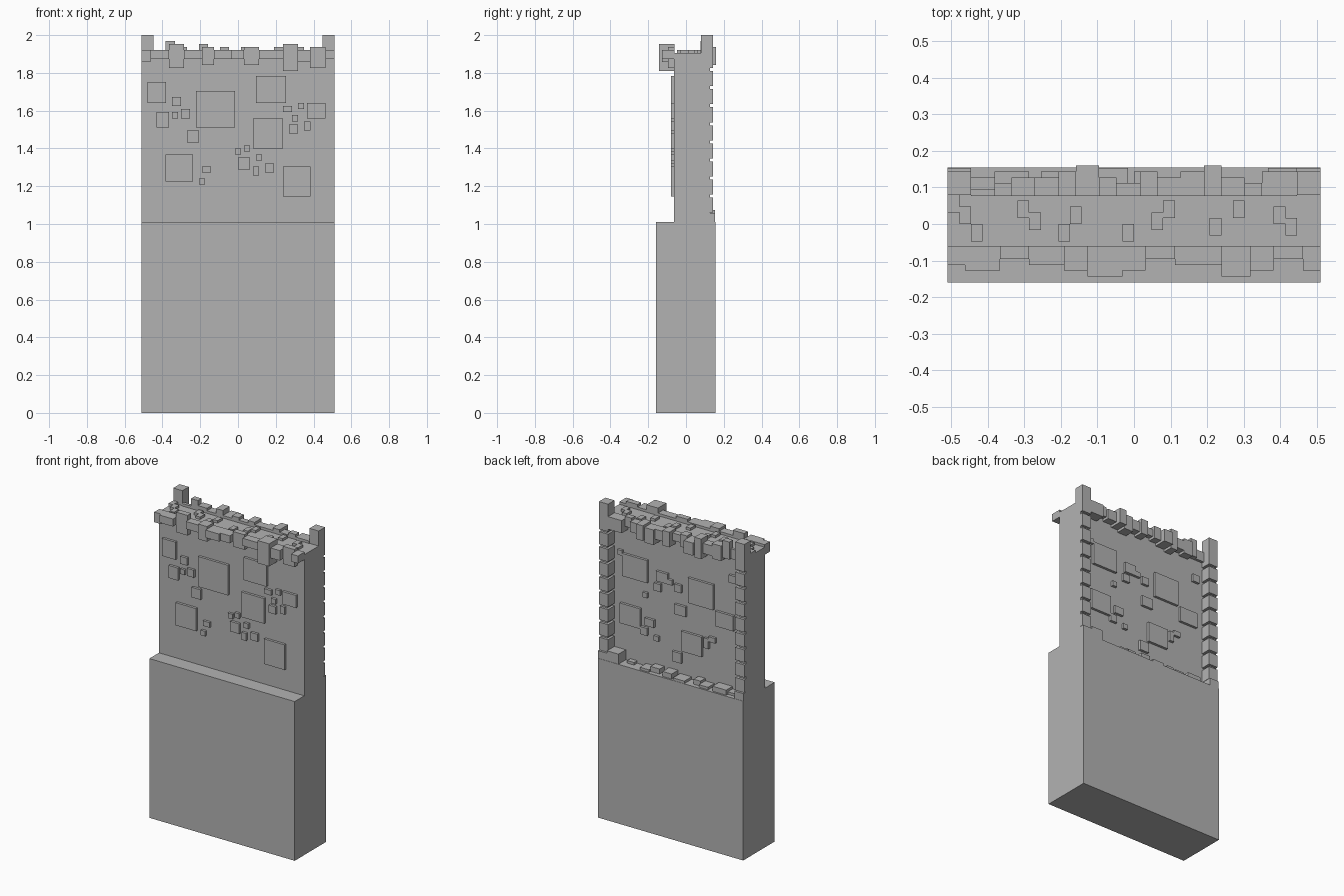
import bpy
import bmesh

default_cube = bpy.data.objects.get("Cube")
if default_cube:
    bpy.data.objects.remove(default_cube, do_unlink=True)

stone = bpy.data.materials.new("stone_grey")
stone.use_nodes = True
stone_colour = (0.45, 0.45, 0.45, 1)
stone.diffuse_color = stone_colour
stone.node_tree.nodes["Principled BSDF"].inputs["Base Color"].default_value = stone_colour

# Main dimensions; small stones are laid out on a grid of 64 cells across
HALF = 0.51
CELL = 2 * HALF / 64
BASE_TOP, WALL_TOP, TOTAL = 1.01, 1.905, 2.0
BASE_FRONT, BASE_BACK = -0.16, 0.155
WALL_FRONT, WALL_BACK = -0.064, 0.08
PATCH_FLOOR = BASE_TOP + CELL / 2
EMBED = 0.004


def column_x(cell):
    return cell * CELL - HALF


def build_part(name, boxes):
    """Make one flat-shaded object from (low corner, high corner) boxes."""
    mesh = bpy.data.meshes.new(name)
    bm = bmesh.new()
    for low, high in boxes:
        made = bmesh.ops.create_cube(bm, size=1)
        for vert in made["verts"]:
            for axis in range(3):
                vert.co[axis] = high[axis] if vert.co[axis] > 0 else low[axis]
    bm.to_mesh(mesh)
    bm.free()
    mesh.materials.append(stone)
    part = bpy.data.objects.new(name, mesh)
    bpy.context.collection.objects.link(part)
    return part


def outward(face_y, depth, direction):
    """Sorted y range of a stone standing out from a wall face."""
    return sorted((face_y - direction * EMBED, face_y + direction * depth))


def build_patches(name, layout, face_y, direction):
    boxes = []
    near, far = outward(face_y, CELL, direction)
    for column, row, width, height in layout:
        bottom = PATCH_FLOOR + row * CELL
        boxes.append(((column_x(column), near, bottom),
                      (column_x(column + width), far, bottom + height * CELL)))
    build_part(name, boxes)


def build_rim(name, layout, face_y, direction, level):
    boxes = []
    for column, width, rise, drop, depth in layout:
        near, far = outward(face_y, depth * CELL, direction)
        boxes.append(((column_x(column), near, level - drop * CELL),
                      (column_x(column + width), far, level + rise * CELL)))
    build_part(name, boxes)


# Plain base and the thinner wall above it
build_part("base_block", [((-HALF, BASE_FRONT, 0), (HALF, BASE_BACK, BASE_TOP))])
build_part("upper_wall", [((-HALF, WALL_FRONT, BASE_TOP - EMBED),
                           (HALF, WALL_BACK, WALL_TOP))])

# Raised stones on the front: column, row, width, height
front_layout = [
    (2, 39, 6, 7), (10, 38, 3, 3), (5, 31, 4, 5), (10, 34, 2, 2), (13, 34, 3, 3),
    (18, 31, 13, 12), (38, 39, 10, 9), (47, 36, 3, 2), (52, 37, 2, 2), (55, 34, 6, 5),
    (50, 33, 2, 2), (49, 29, 3, 3), (54, 30, 2, 3), (15, 26, 4, 4), (8, 13, 9, 9),
    (20, 16, 3, 2), (19, 12, 2, 2), (37, 24, 10, 10), (31, 22, 2, 2), (34, 23, 2, 2),
    (32, 17, 4, 4), (38, 20, 2, 2), (37, 15, 2, 3), (41, 16, 3, 3), (47, 8, 9, 10),
]
build_patches("front_stones", front_layout, WALL_FRONT, -1)

# Raised stones on the back
back_layout = [
    (45, 33, 11, 9), (16, 30, 11, 10), (48, 14, 9, 8), (21, 10, 9, 8), (7, 24, 8, 6),
    (36, 35, 5, 4), (28, 24, 5, 4), (30, 5, 4, 4), (39, 31, 3, 3), (45, 27, 2, 2),
    (34, 35, 2, 2), (30, 33, 3, 3), (42, 16, 4, 3), (45, 12, 3, 3), (40, 11, 2, 2),
    (18, 14, 2, 4), (15, 17, 3, 2), (6, 43, 3, 3), (56, 41, 2, 2),
]
build_patches("back_stones", back_layout, WALL_BACK, 1)

# Rim stones overhanging the top edges: column, width, rise, drop, depth
front_rim = [
    (0, 3, 1, 3, 3), (3, 6, 1, 2, 4), (9, 5, 3, 5, 2), (14, 6, 1, 2, 3),
    (20, 4, 2, 4, 4), (24, 6, 1, 2, 5), (30, 4, 1, 2, 4), (34, 5, 2, 4, 2),
    (39, 8, 1, 2, 3), (47, 5, 3, 6, 5), (52, 4, 1, 3, 4), (56, 5, 2, 5, 2),
    (61, 3, 1, 2, 4),
]
build_rim("front_rim", front_rim, WALL_FRONT, -1, WALL_TOP)

back_rim = [
    (4, 4, 1, 3, 1), (8, 3, 4, 3, 2), (11, 4, 2, 4, 3), (15, 4, 1, 3, 3),
    (19, 3, 3, 5, 4), (22, 4, 1, 4, 5), (26, 3, 2, 3, 3), (29, 4, 1, 2, 2),
    (33, 3, 2, 4, 4), (36, 4, 1, 3, 3), (40, 4, 1, 5, 4), (44, 3, 2, 4, 5),
    (47, 4, 1, 3, 3), (51, 3, 2, 2, 2), (54, 6, 1, 4, 4),
]
build_rim("back_rim", back_rim, WALL_BACK, 1, WALL_TOP)

# Rubble along the foot of the back wall
foot_rim = [
    (55, 5, 4, 1, 4.6), (50, 3, 1, 1, 2), (42, 4, 1, 1, 4), (38, 4, 2, 1, 3),
    (32, 4, 2, 1, 4), (26, 5, 1, 1, 4.6), (20, 3, 2, 1, 3), (16, 4, 1, 1, 4),
    (8, 6, 2, 1, 4), (4, 4, 1, 1, 3), (0, 4, 3, 1, 4.6), (60, 4, 3, 1, 4.6),
]
build_rim("back_foot_stones", foot_rim, WALL_BACK, 1, BASE_TOP)

# Small stones lying on top of the wall: column and y cell
top_layout = [
    (0, 2), (2, 0), (4, -3), (12, 1), (14, -1), (19, -3), (21, 0),
    (30, -3), (35, -1), (37, 1), (45, -2), (49, 1), (56, 0), (58, -2),
]
build_part("top_stones", [
    ((column_x(column), depth * CELL, WALL_TOP - EMBED),
     (column_x(column + 2), (depth + 3) * CELL, WALL_TOP + CELL))
    for column, depth in top_layout])

# Back corner columns: a narrow strip, stacked cubes and a tall top post
for side, outer, direction in (("left", HALF, -1), ("right", -HALF, 1)):
    strip_x = sorted((outer, outer + direction * 3 * CELL))
    cube_x = sorted((outer, outer + direction * 4 * CELL))
    strip_back, cube_back = WALL_BACK + 3 * CELL, WALL_BACK + 4 * CELL
    build_part(side + "_corner_strip", [
        ((strip_x[0], WALL_BACK - EMBED, BASE_TOP - EMBED),
         (strip_x[1], strip_back, WALL_TOP))])
    cubes = [((cube_x[0], WALL_BACK, WALL_TOP - EMBED), (cube_x[1], cube_back, TOTAL))]
    for step in range(9):
        bottom = WALL_TOP - (5 + 6 * step) * CELL
        cubes.append(((cube_x[0], WALL_BACK - EMBED, bottom),
                      (cube_x[1], cube_back, bottom + 5 * CELL)))
    build_part(side + "_corner_cubes", cubes)
